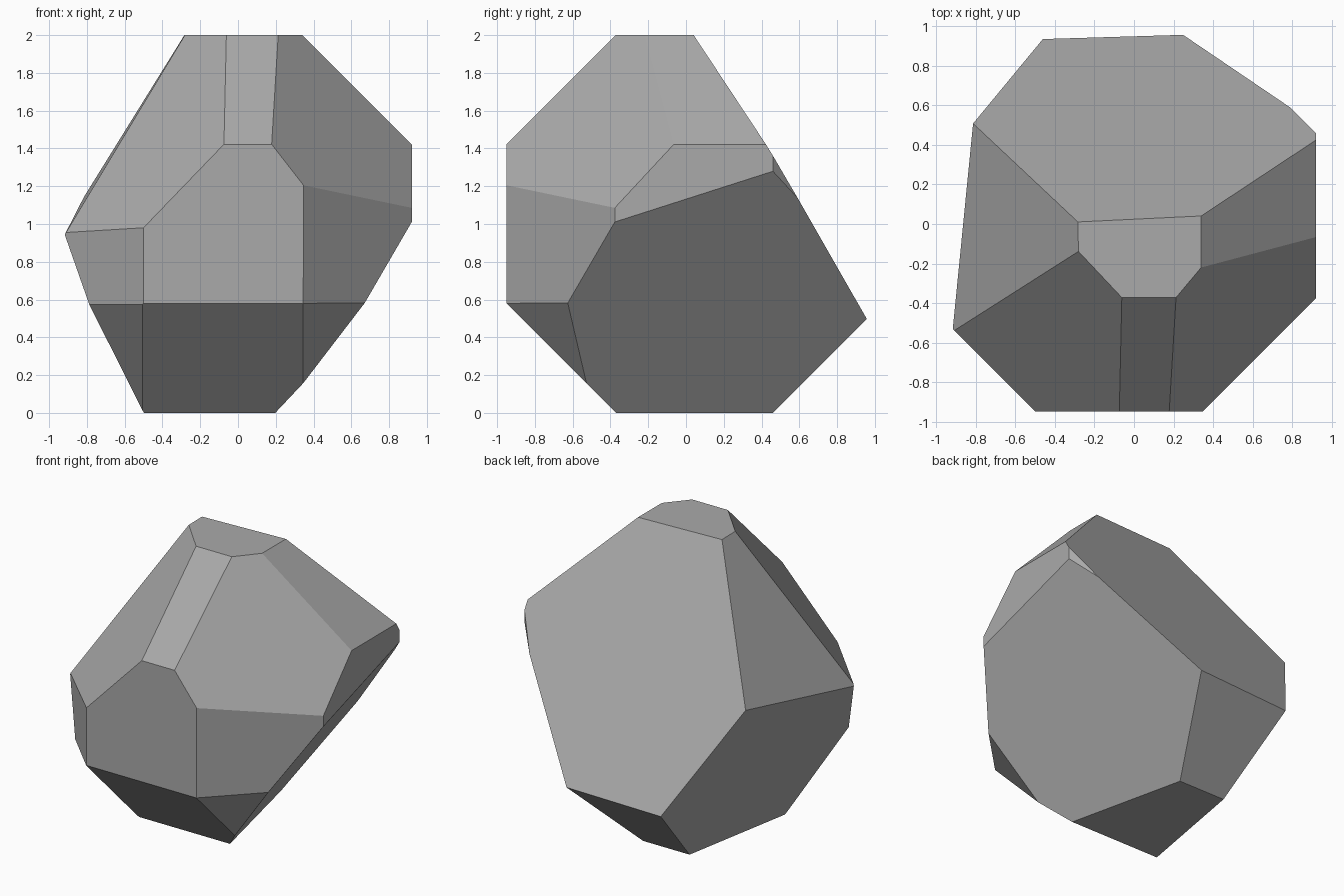
import bpy
import bmesh
from mathutils import Vector

# Remove the default cube only
default = bpy.data.objects.get("Cube")
if default:
    bpy.data.objects.remove(default, do_unlink=True)


def make_material(name, colour):
    mat = bpy.data.materials.new(name)
    mat.use_nodes = True
    mat.diffuse_color = colour
    mat.node_tree.nodes["Principled BSDF"].inputs["Base Color"].default_value = colour
    return mat


def slice_off(bm, normal, distance):
    """Cut away everything beyond the plane and cap the hole."""
    n = Vector(normal)
    geom = bm.verts[:] + bm.edges[:] + bm.faces[:]
    cut = bmesh.ops.bisect_plane(
        bm, geom=geom, dist=1e-5, plane_co=n * distance / n.length_squared,
        plane_no=n, clear_outer=True)
    rim = [e for e in cut["geom_cut"] if isinstance(e, bmesh.types.BMEdge)]
    bmesh.ops.contextual_create(bm, geom=rim)


# Each chip is an outward direction and its distance value
chips = [
    ((1, 0, 1), 2.34),                  # upper left shoulder
    ((-.03, .62, .38), .775),           # broad sloping back
    ((0, 1, -1), .46),                  # back underside
    ((0, -1, -1), .37),                 # front underside
    ((0, -1, 1), 2.372),                # narrow front bevel
    ((1, -1, 0), 1.297),                # front left corner
    ((-1, -1, 0), 1.45),                # front right corner
    ((1, 1, 0), 1.38),                  # back left corner
    ((-.179, .032, -.074), .0773),      # right flank
    ((.848, .194, -.605), .0955),       # left undercut
    ((-1.05, -.02, .64), 1.578),        # upper right slope
    ((-.136, -.128, .131), .318),       # front right shoulder
    ((.09, -.0754, .07), .1872),        # front left shoulder
    ((-1, -1, -1), .875),               # front right lower chip
    ((1, -1, -1), .715),                # front left lower chip
]

# Start from a plain block and chip it into the boulder
bm = bmesh.new()
bmesh.ops.create_cube(bm, size=2)
for v in bm.verts:
    v.co.x *= .92
    v.co.y *= .95 if v.co.y < 0 else 1
    v.co.z += 1
for direction, distance in chips:
    slice_off(bm, direction, distance)
bmesh.ops.remove_doubles(bm, verts=bm.verts[:], dist=.004)
bmesh.ops.recalc_face_normals(bm, faces=bm.faces[:])

mesh = bpy.data.meshes.new("boulder")
bm.to_mesh(mesh)
bm.free()
mesh.materials.append(make_material("stone_grey", (.4, .4, .4, 1)))
boulder = bpy.data.objects.new("boulder", mesh)
bpy.context.collection.objects.link(boulder)
